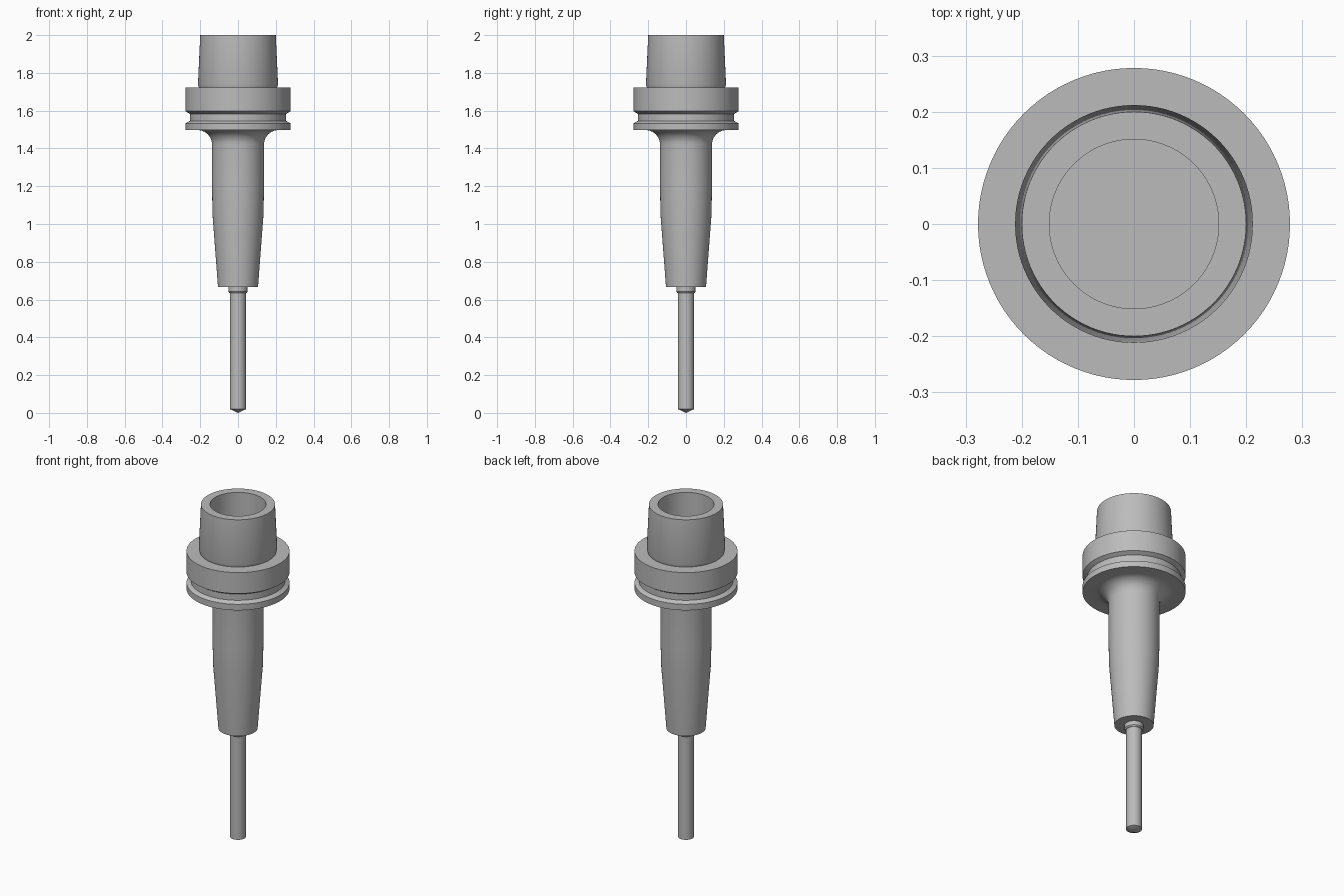
import bpy
import math

cube = bpy.data.objects.get("Cube")
if cube:
    bpy.data.objects.remove(cube, do_unlink=True)

steel = bpy.data.materials.new("steel grey")
steel.use_nodes = True
colour = (0.5, 0.5, 0.5, 1)
steel.diffuse_color = colour
steel.node_tree.nodes["Principled BSDF"].inputs["Base Color"].default_value = colour

SIDES = 96


def lathe(name, profile):
    """Revolve (radius, height) points, listed bottom to top, about z."""
    verts, rings, faces = [], [], []
    for r, z in profile:
        count = SIDES if r > 0 else 1
        rings.append([len(verts) + i for i in range(count)])
        for i in range(count):
            a = 2 * math.pi * i / SIDES
            verts.append((r * math.cos(a), r * math.sin(a), z))
    for low, high in zip(rings, rings[1:]):
        for i in range(SIDES):
            j = (i + 1) % SIDES
            if len(low) == 1:
                faces.append((low[0], high[j], high[i]))
            elif len(high) == 1:
                faces.append((low[i], low[j], high[0]))
            else:
                faces.append((low[i], low[j], high[j], high[i]))
    mesh = bpy.data.meshes.new(name)
    mesh.from_pydata(verts, [], faces)
    mesh.materials.append(steel)
    obj = bpy.data.objects.new(name, mesh)
    bpy.context.collection.objects.link(obj)
    bpy.ops.object.select_all(action="DESELECT")
    obj.select_set(True)
    bpy.context.view_layer.objects.active = obj
    bpy.ops.object.shade_smooth_by_angle(angle=math.radians(25))
    return obj


# Cutting tool with a shallow conical tip
lathe("tool_shank", [(0, 0), (0.043, 0.02), (0.043, 0.64), (0, 0.64)])

# Short collar where the tool enters the holder
lathe("tool_collar", [(0, 0.635), (0.046, 0.635), (0.051, 0.642), (0.051, 0.68), (0, 0.68)])

# Holder: tapered nose, fillet, grooved flange and hollow taper
FILLET = 0.075
fillet = [(0.138 + FILLET * (1 - math.cos(t)), 1.497 - FILLET * (1 - math.sin(t)))
          for t in (math.pi / 2 * k / 10 for k in range(11))]
nose = [(0, 0.667), (0.106, 0.667), (0.135, 1.05), (0.138, 1.22)]
flange = [(0.278, 1.497), (0.278, 1.533), (0.255, 1.546), (0.255, 1.583),
          (0.278, 1.597), (0.278, 1.722), (0.207, 1.722), (0.212, 1.74)]
socket = [(0.2, 2), (0.151, 2), (0.151, 1.72), (0, 1.72)]
lathe("tool_holder", nose + fillet + flange + socket)
